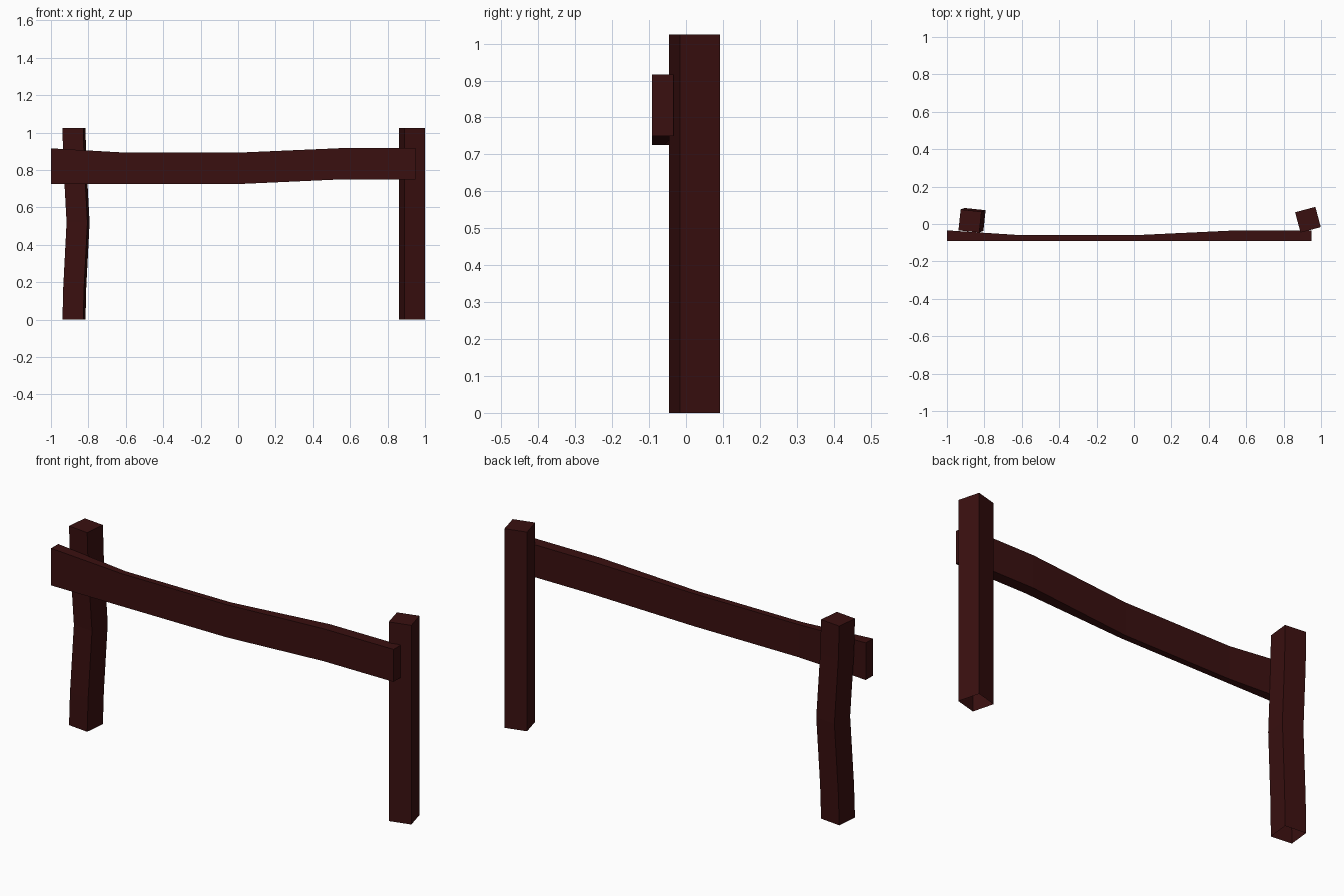
import bpy, bmesh
from math import radians
from mathutils import Matrix, Vector

cube = bpy.data.objects.get("Cube")
if cube:
    bpy.data.objects.remove(cube, do_unlink=True)

# Single dark red-brown wood colour
wood = bpy.data.materials.new("dark_wood")
wood.use_nodes = True
colour = (0.042, 0.005, 0.005, 1)
wood.diffuse_color = colour
wood.node_tree.nodes["Principled BSDF"].inputs["Base Color"].default_value = colour


def loft(name, rings, cap_start=True):
    """Skin a row of four-cornered rings into a flat-shaded timber."""
    bm = bmesh.new()
    rows = [[bm.verts.new(p) for p in ring] for ring in rings]
    for a, b in zip(rows, rows[1:]):
        for i in range(4):
            j = (i + 1) % 4
            bm.faces.new((a[i], a[j], b[j], b[i]))
    bm.faces.new(rows[-1])
    if cap_start:
        bm.faces.new(rows[0][::-1])
    mesh = bpy.data.meshes.new(name)
    bm.to_mesh(mesh)
    bm.free()
    mesh.materials.append(wood)
    obj = bpy.data.objects.new(name, mesh)
    bpy.context.collection.objects.link(obj)
    return obj


def post(name, x, y, angle, levels, half=0.056):
    """Square post with an open foot; levels are (z, x shift, y shift)."""
    turn = Matrix.Rotation(radians(angle), 3, "Z")
    corners = [turn @ Vector((sx * half, sy * half, 0))
               for sx, sy in ((-1, -1), (1, -1), (1, 1), (-1, 1))]
    rings = [[c + Vector((x + dx, y + dy, z)) for c in corners]
             for z, dx, dy in levels]
    return loft(name, rings, cap_start=False)


# Posts: the left one straight, the right one bowed
post("left_post", 0.93, 0.023, 15, [(0, 0, 0), (1.025, 0, 0)])
post("right_post", -0.877, 0.016, -6,
     [(0, 0, 0), (0.17, 0.004, 0.002), (0.52, 0.022, 0.008),
      (0.85, 0.004, 0.002), (1.025, 0, 0)])

# Rail: stations along x with bottom, top and back edge; the front is flat
stations = [(-1, 0.725, 0.916, -0.034), (-0.6, 0.725, 0.893, -0.06),
            (0, 0.725, 0.893, -0.06), (0.55, 0.75, 0.917, -0.034),
            (0.95, 0.75, 0.917, -0.034)]
front = -0.092
loft("rail", [[(x, front, low), (x, back, low), (x, back, top), (x, front, top)]
              for x, low, top, back in stations])
